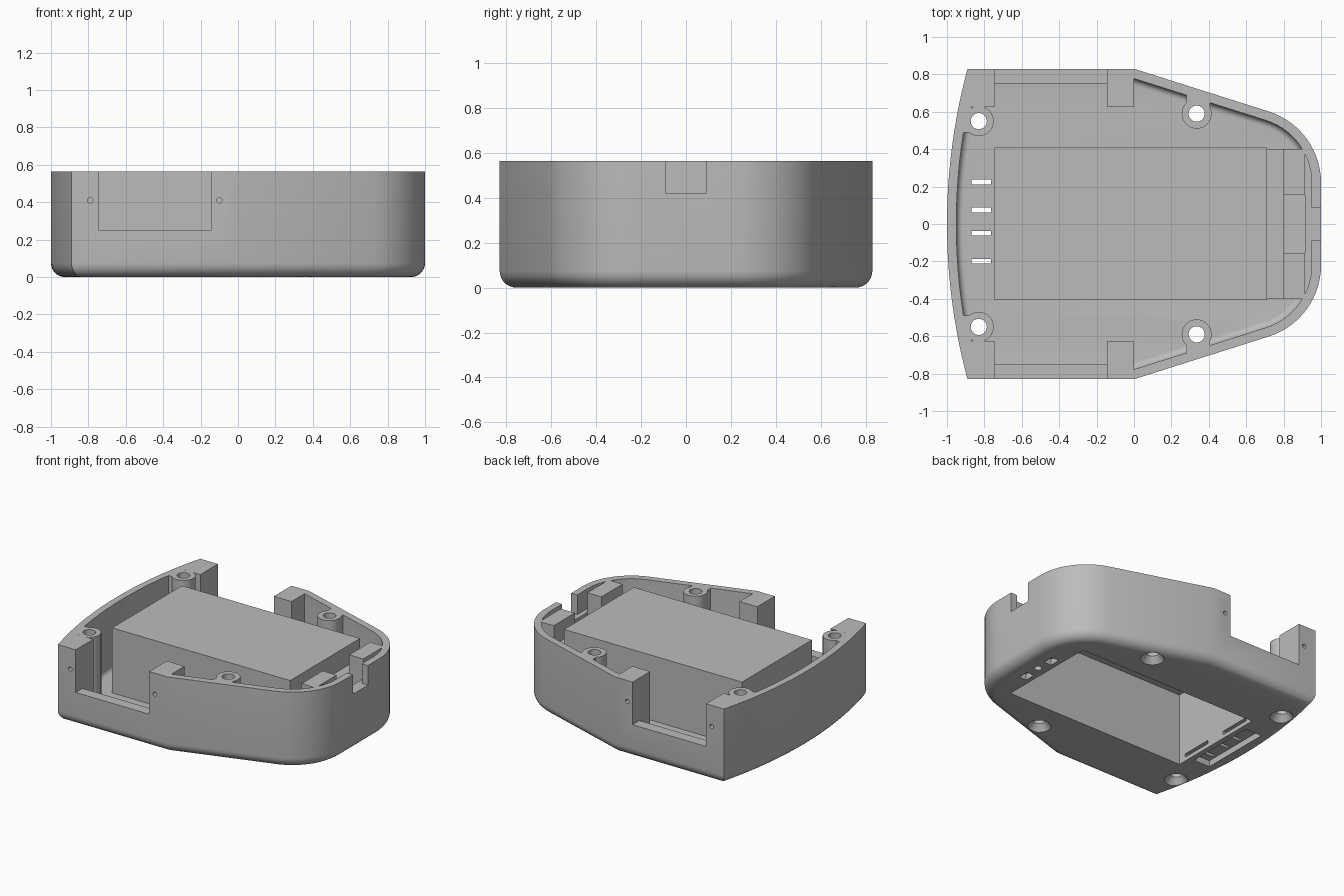
import bpy, bmesh
from math import sin, cos, pi, radians, asin
from mathutils import Vector, Matrix

cube = bpy.data.objects.get("Cube")
if cube:
    bpy.data.objects.remove(cube, do_unlink=True)

HEIGHT = 0.565
FLOOR = 0.085
TOP = 0.8          # cutters overshoot the rim up to here


def finish(name, bm):
    bmesh.ops.recalc_face_normals(bm, faces=bm.faces)
    mesh = bpy.data.meshes.new(name)
    bm.to_mesh(mesh)
    bm.free()
    obj = bpy.data.objects.new(name, mesh)
    bpy.context.collection.objects.link(obj)
    return obj


def block(x0, x1, y0, y1, z0, z1):
    bm = bmesh.new()
    bmesh.ops.create_cube(bm, size=1)
    centre = Vector((x0 + x1, y0 + y1, z0 + z1)) / 2
    size = (x1 - x0, y1 - y0, z1 - z0)
    for v in bm.verts:
        v.co = Vector(a * b for a, b in zip(v.co, size)) + centre
    return finish("block", bm)


def rod(x, y, z0, z1, r0, r1=None, sides=32):
    bm = bmesh.new()
    bmesh.ops.create_cone(bm, cap_ends=True, segments=sides, radius1=r0,
                          radius2=r0 if r1 is None else r1, depth=z1 - z0,
                          matrix=Matrix.Translation((x, y, (z0 + z1) / 2)))
    return finish("rod", bm)


def combine(target, tool, operation='DIFFERENCE'):
    mod = target.modifiers.new("cut", 'BOOLEAN')
    mod.operation, mod.solver, mod.object = operation, 'EXACT', tool
    bpy.context.view_layer.objects.active = target
    bpy.ops.object.modifier_apply(modifier=mod.name)
    bpy.data.objects.remove(tool, do_unlink=True)


def outline():
    """Counter-clockwise plan: round nose at +x, shallow bowed end at -x."""
    upper = []
    slope, r, cy = radians(17.8), 0.4, 0.22
    for i in range(15):
        a = (pi / 2 - slope) * i / 14
        upper.append(Vector((1 - r + r * cos(a), cy + r * sin(a))))
    upper.append(Vector((0, 0.83)))
    big = 3.19
    half = asin(0.83 / big)
    bow = [Vector((big - 1 - big * cos(a), big * sin(a)))
           for a in (half * (1 - i / 10) for i in range(21))]
    lower = [Vector((p.x, -p.y)) for p in reversed(upper)]
    return upper + bow + lower


def inset(points, d):
    result = []
    for i, p in enumerate(points):
        a = (p - points[i - 1]).normalized()
        b = (points[(i + 1) % len(points)] - p).normalized()
        na, nb = Vector((-a.y, a.x)), Vector((-b.y, b.x))
        result.append(p + (na + nb) * d / (1 + na.dot(nb)))
    return result


def tub(name, points, z0, z1, fillet, steps=7):
    """Prism with a rounded lower edge."""
    bm = bmesh.new()
    levels = [(fillet * (1 - sin(t)), z0 + fillet * (1 - cos(t)))
              for t in (pi / 2 * i / steps for i in range(steps + 1))]
    levels.append((0, z1))
    rings = [[bm.verts.new((p.x, p.y, z)) for p in inset(points, d)]
             for d, z in levels]
    n = len(points)
    for low, high in zip(rings, rings[1:]):
        for i in range(n):
            j = (i + 1) % n
            bm.faces.new((low[i], low[j], high[j], high[i]))
    bm.faces.new(rings[0])
    bm.faces.new(rings[-1])
    return finish(name, bm)


plan = outline()
shell = tub("enclosure_base", plan, 0, HEIGHT, 0.075)
cavity = tub("cavity", inset(plan, 0.05), FLOOR, TOP, 0.035)
bosses = [(-0.83, s * 0.55) for s in (-1, 1)] + [(0.335, s * 0.59) for s in (-1, 1)]


def keep(x0, x1, y0, y1, top=0.9, side=0):
    """Leave solid material standing inside the cavity."""
    if side < 0:
        y0, y1 = -y1, -y0
    combine(cavity, block(x0, x1, y0, y1, 0, top))


# Battery housing, its lower step and the end plate
keep(-0.745, 0.71, -0.405, 0.41)
keep(0.70, 0.80, -0.4, 0.4, 0.42)
keep(0.915, 1.1, -0.4, 0.4, 0.42)

# Solid corner blocks, side ledges, nose blocks and screw bosses
for s in (-1, 1):
    keep(-1.1, -0.745, 0.625, 1, side=s)
    keep(-1.1, -0.868, 0.49, 1, side=s)
    keep(-0.145, 0, 0.625, 1, side=s)
    keep(-0.76, -0.13, 0.75, 1, side=s)
    keep(0.80, 0.915, 0.155, 0.4, side=s)
    keep(0.85, 1.1, 0.385, 0.402, side=s)
    keep(0.28, 0.405, 0.6, 0.9, side=s)
for x, y in bosses:
    combine(cavity, rod(x, y, 0, 0.9, 0.08))

combine(shell, cavity)


def cut(*bounds):
    combine(shell, block(*bounds))


# Side openings and the cable notch in the nose
cut(-0.745, -0.145, 0.72, 1, 0.25, TOP)
cut(-0.745, -0.145, -1, -0.72, 0.25, TOP)
cut(0.9, 1.1, -0.088, 0.088, 0.42, TOP)

# Battery compartment, open underneath
cut(-0.712, 0.68, -0.375, 0.38, -0.1, 0.535)
cut(0.6, 0.765, -0.374, 0.379, -0.1, 0.385)

# Lid tab slots and latch pockets
for y in (-0.2, 0.2):
    cut(-0.738, -0.70, y - 0.12, y + 0.12, 0.03, 0.055)
for y in (-0.13, 0.13):
    cut(0.80, 0.86, y - 0.04, y + 0.04, -0.1, 0.045)
combine(shell, rod(0.84, 0, -0.1, 0.05, 0.025))

# Vent recess with four through slots
cut(-0.885, -0.752, -0.27, 0.27, -0.1, 0.045)
for y in (0.225, 0.075, -0.05, -0.2):
    cut(-0.87, -0.765, y - 0.0125, y + 0.0125, -0.1, 0.2)

# Countersunk screw holes
for x, y in bosses:
    combine(shell, rod(x, y, -0.1, TOP, 0.043))
    combine(shell, rod(x, y, -0.01, 0.05, 0.088, 0.04))

# Small pivot holes drilled into the side blocks
for x in (-0.79, -0.1):
    for s in (-1, 1):
        pin = rod(0, 0, -0.12, 0.12, 0.015, sides=16)
        pin.data.transform(Matrix.Translation((x, s * 0.76, 0.41))
                           @ Matrix.Rotation(pi / 2, 4, 'X'))
        combine(shell, pin)

# Plain grey plastic
grey = bpy.data.materials.new("grey_plastic")
grey.use_nodes = True
colour = (0.5, 0.5, 0.5, 1)
grey.diffuse_color = colour
grey.node_tree.nodes["Principled BSDF"].inputs["Base Color"].default_value = colour
shell.data.materials.clear()
shell.data.materials.append(grey)
for poly in shell.data.polygons:
    poly.material_index = 0

bpy.ops.object.select_all(action='DESELECT')
shell.select_set(True)
bpy.context.view_layer.objects.active = shell
bpy.ops.object.shade_smooth_by_angle(angle=radians(30))
